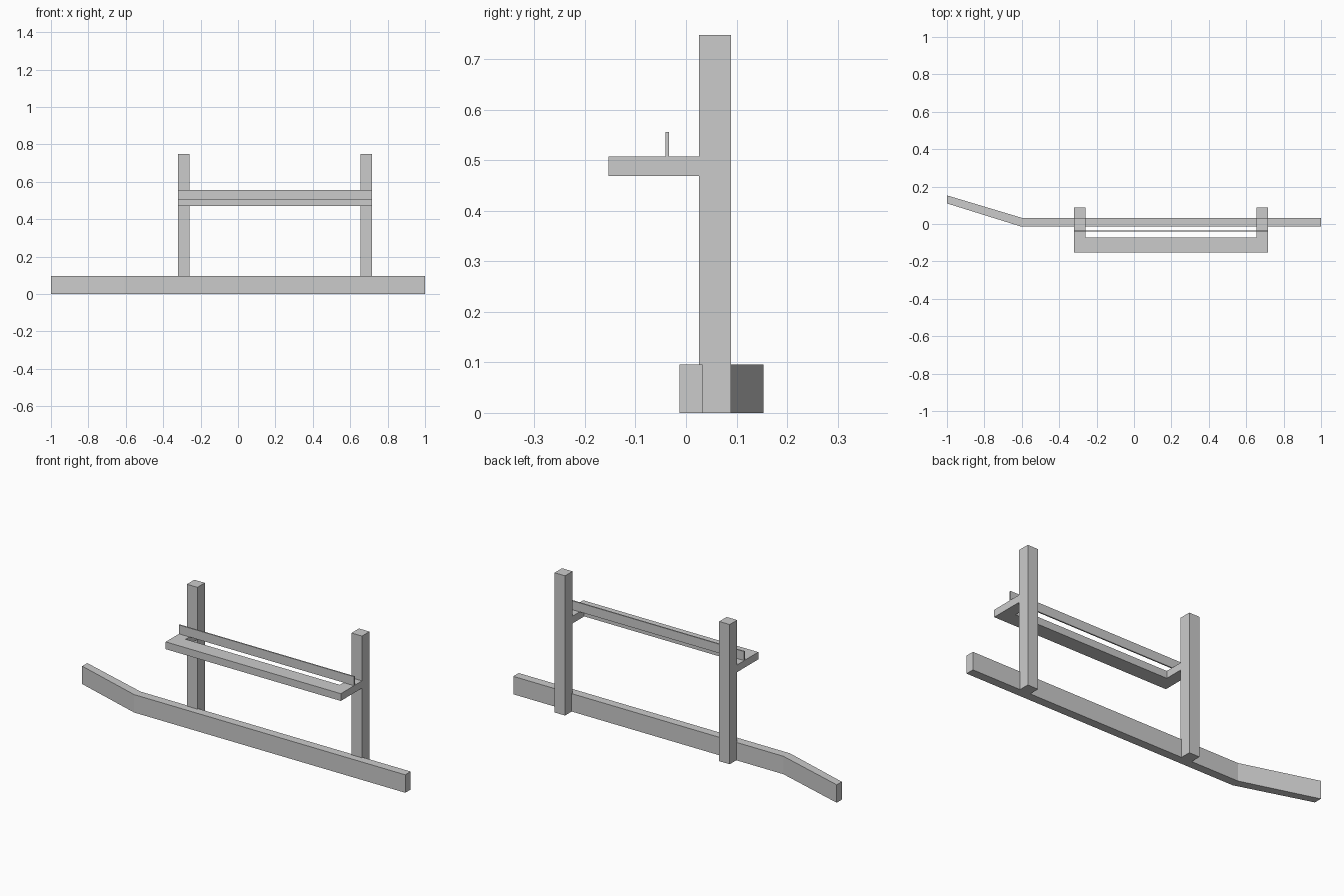
import bpy
import bmesh

cube = bpy.data.objects.get("Cube")
if cube:
    bpy.data.objects.remove(cube, do_unlink=True)

GREY = (0.6, 0.6, 0.6, 1)
mat = bpy.data.materials.new("plain grey")
mat.use_nodes = True
mat.diffuse_color = GREY
mat.node_tree.nodes["Principled BSDF"].inputs["Base Color"].default_value = GREY


def prism(name, outline, bottom, top):
    """Extrude a plan outline (x, y) from bottom to top."""
    bm = bmesh.new()
    face = bm.faces.new([bm.verts.new((x, y, bottom)) for x, y in outline])
    result = bmesh.ops.extrude_face_region(bm, geom=[face])
    raised = [v for v in result["geom"] if isinstance(v, bmesh.types.BMVert)]
    bmesh.ops.translate(bm, verts=raised, vec=(0, 0, top - bottom))
    bmesh.ops.recalc_face_normals(bm, faces=bm.faces)
    mesh = bpy.data.meshes.new(name)
    bm.to_mesh(mesh)
    bm.free()
    mesh.materials.append(mat)
    obj = bpy.data.objects.new(name, mesh)
    bpy.context.collection.objects.link(obj)
    return obj


def rect(x0, x1, y0, y1):
    return [(x0, y0), (x1, y0), (x1, y1), (x0, y1)]


# Shared extents of the posts and the shelf between them
LEFT, RIGHT, WIDTH = 0.716, -0.321, 0.062
POST_FRONT, POST_BACK = 0.026, 0.089
SHELF_FRONT, SHELF_BACK = -0.153, -0.073
SHELF_BOTTOM, SHELF_TOP = 0.469, 0.508

# Ground beam with one angled end
prism("ground_beam", [(-1, 0.11), (-0.606, -0.013), (1, -0.013),
                      (1, 0.033), (-0.6, 0.033), (-1, 0.153)], 0, 0.096)

# Upright posts
for name, x in (("left_post", LEFT - WIDTH), ("right_post", RIGHT)):
    prism(name, rect(x, x + WIDTH, POST_FRONT, POST_BACK), 0, 0.748)

# U-shaped shelf: front board with an arm back to each post
inner_l, inner_r = LEFT - WIDTH, RIGHT + WIDTH
prism("shelf_frame", [(RIGHT, SHELF_FRONT), (LEFT, SHELF_FRONT),
                      (LEFT, POST_FRONT), (inner_l, POST_FRONT),
                      (inner_l, SHELF_BACK), (inner_r, SHELF_BACK),
                      (inner_r, POST_FRONT), (RIGHT, POST_FRONT)],
      SHELF_BOTTOM, SHELF_TOP)

# Thin upright strip standing on the arms
prism("back_strip", rect(RIGHT, LEFT, -0.041, -0.034), SHELF_TOP, 0.556)
